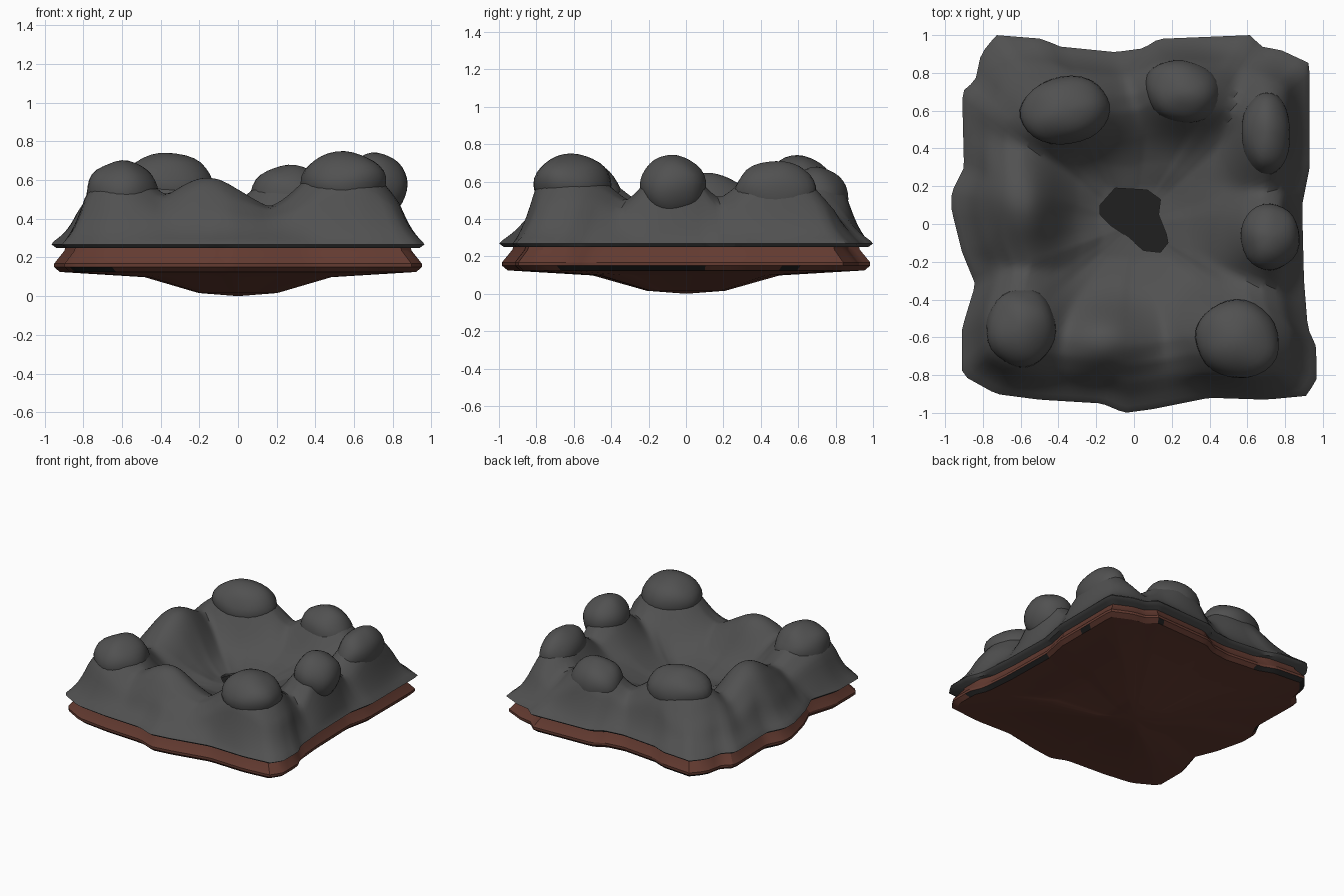
import bpy, bmesh, math, random
from mathutils import Vector, noise

if "Cube" in bpy.data.objects:
    bpy.data.objects.remove(bpy.data.objects["Cube"])

random.seed(4)


def material(name, rgb):
    m = bpy.data.materials.new(name)
    m.diffuse_color = (*rgb, 1)
    m.use_nodes = True
    m.node_tree.nodes["Principled BSDF"].inputs["Base Color"].default_value = m.diffuse_color
    return m


GREY = material("dark grey rock", (0.082, 0.082, 0.082))
BROWN = material("red brown earth", (0.125, 0.043, 0.030))
BLACK = material("charcoal black", (0.014, 0.014, 0.014))

# plan outline of the slab and of the pit, anticlockwise
OUTLINE = [(.93, .30), (.93, .85), (.78, .92), (.67, .94), (.62, 1), (.13, .98), (.05, .93),
           (-.1, .91), (-.4, .94), (-.48, .98), (-.73, 1), (-.81, .9), (-.84, .76), (-.91, .7),
           (-.9, .3), (-.965, .17), (-.965, .07), (-.91, -.15), (-.84, -.32), (-.91, -.55),
           (-.91, -.8), (-.73, -.9), (-.5, -.93), (-.17, -.95), (-.05, -1), (.1, -.98),
           (.4, -.92), (.7, -.93), (.91, -.91), (.965, -.83), (.965, -.65), (.92, -.55),
           (.9, -.3), (.89, .1)]
PIT = [(.13, .05), (.14, .13), (.07, .18), (-.1, .19), (-.18, .1), (-.18, .05), (-.12, -.01),
       (-.03, -.07), (.05, -.14), (.14, -.15), (.18, -.1), (.17, -.05)]

# boulders: x, y, radius x, radius y, turn, top height, overhanging
BUMPS = [(-.36, .60, .26, .19, .15, .74, True), (.26, .70, .22, .18, -.25, .675, True),
         (.70, .48, .14, .24, 0, .71, True), (.72, -.07, .17, .19, 0, .74, True),
         (.55, -.61, .24, .22, -.45, .75, True), (-.16, -.62, .21, .15, 0, .61, False),
         (-.60, -.55, .20, .22, -.1, .70, True), (-.60, .12, .17, .26, .15, .64, False)]

SEGS, RINGS = 160, 48


def ray_radius(pts, a):
    """Distance from the centre to a closed outline along angle a."""
    c, s = math.cos(a), math.sin(a)
    best = 0
    for (x1, y1), (x2, y2) in zip(pts, pts[1:] + pts[:1]):
        ex, ey = x2 - x1, y2 - y1
        d = c * ey - s * ex
        if abs(d) < 1e-9:
            continue
        u = (x1 * s - y1 * c) / d
        r = (x1 * ey - y1 * ex) / d
        if -1e-6 <= u <= 1 + 1e-6 and r > 0:
            best = max(best, r)
    return best


ANGLES = [2 * math.pi * i / SEGS for i in range(SEGS)]
R_OUT = [ray_radius(OUTLINE, a) for a in ANGLES]
R_PIT = [ray_radius(PIT, a) for a in ANGLES]


def base_height(t):
    """Ring shaped bank: low rim, ridge, bowl."""
    prof = [(0, .255), (.2, .275), (.34, .32), (.5, .385), (.66, .44), (.76, .435),
            (.85, .39), (.93, .33), (1, .285)]
    for (a, za), (b, zb) in zip(prof, prof[1:]):
        if t <= b:
            return za + (zb - za) * (t - a) / (b - a)
    return prof[-1][1]


def crust_height(x, y, t):
    z = base_height(t)
    total = top = 0
    for bx, by, rx, ry, turn, h, over in BUMPS:
        dx, dy = x - bx, y - by
        c, s = math.cos(turn), math.sin(turn)
        q = math.hypot((dx * c + dy * s) / rx, (dy * c - dx * s) / ry)
        f = math.exp(-.75 * q ** 2.3)
        total += f ** 4
        top += f ** 4 * (h - (.04 if over else 0))
    if total > 1e-12:
        w = min(1, total ** .25) * min(1, (1 - t) / .12)
        z += (top / total - z) * w
    return z + .012 * noise.noise(Vector((x * 5, y * 5, 1))) * min(1, (1 - t) * 8)


def finish(name, bm, mats, angle=40):
    bmesh.ops.recalc_face_normals(bm, faces=bm.faces)
    me = bpy.data.meshes.new(name)
    bm.to_mesh(me)
    bm.free()
    ob = bpy.data.objects.new(name, me)
    bpy.context.collection.objects.link(ob)
    for m in mats:
        me.materials.append(m)
    bpy.ops.object.select_all(action='DESELECT')
    ob.select_set(True)
    bpy.context.view_layer.objects.active = ob
    bpy.ops.object.shade_smooth_by_angle(angle=math.radians(angle))
    return ob


def ring(bm, radii, height):
    return [bm.verts.new((r * math.cos(a), r * math.sin(a), height))
            for r, a in zip(radii, ANGLES)]


def bridge(bm, a, b):
    n = len(a)
    return [bm.faces.new((a[i], a[(i + 1) % n], b[(i + 1) % n], b[i])) for i in range(n)]


# rock crust: bank with boulder mounds, open pit and thin rim
bm = bmesh.new()
rings = []
for k in range(RINGS + 1):
    u = k / RINGS
    r = ring(bm, [p + (o * .985 - p) * u for p, o in zip(R_PIT, R_OUT)], 0)
    for v, o in zip(r, R_OUT):
        v.co.z = crust_height(v.co.x, v.co.y, min(1, v.co.xy.length / (o * .985)))
    rings.append(r)
rings.append(ring(bm, R_OUT, .268))
rings.append(ring(bm, [r * .975 for r in R_OUT], .25))
rings.append(ring(bm, R_PIT, .25))
rings.append(rings[0])
for a, b in zip(rings, rings[1:]):
    bridge(bm, a, b)
finish("rock_crust", bm, [GREY])

# overhanging boulders
for n, (x, y, rx, ry, turn, top, over) in enumerate(BUMPS):
    if not over:
        continue
    bm = bmesh.new()
    bmesh.ops.create_uvsphere(bm, u_segments=28, v_segments=16, radius=1)
    for v in bm.verts:
        lump = 1 + .07 * noise.noise(v.co * 1.3 + Vector((n * 7, 0, 0)))
        p = v.co * lump
        px, py = p.x * rx * .93, p.y * ry * .93
        c, s = math.cos(turn), math.sin(turn)
        v.co = (x + px * c - py * s, y + px * s + py * c, top - .165 + p.z * .165)
    finish(f"boulder_{n + 1}", bm, [GREY])

# pit floor
bm = bmesh.new()
bm.faces.new(ring(bm, [r * 1.05 for r in R_PIT], .256))
finish("pit_floor", bm, [BLACK])

# earth layer: flared rim and shallow pointed underside
bm = bmesh.new()
PROFILE = [(.925, .252), (.93, .235), (.985, .168), (.985, .15), (.955, .125), (.5, .098), (.21, .016)]
rings = [ring(bm, [r * s for r in R_OUT], z) for s, z in PROFILE]
bm.faces.new(rings[0])
for k, (a, b) in enumerate(zip(rings, rings[1:])):
    faces = bridge(bm, a, b)
    if k == 3:  # scorched patches along the lower rim, mostly right and back
        for f in faces:
            c = f.calc_center_median()
            patch = noise.noise(Vector((c.x * 4, c.y * 4, 3)))
            f.material_index = int(patch > (0 if c.x + c.y > 0 else .3))
tip = bm.verts.new((0, 0, 0))
last = rings[-1]
for i in range(SEGS):
    bm.faces.new((last[i], last[(i + 1) % SEGS], tip))
finish("earth_layer", bm, [BROWN, BLACK], 25)
